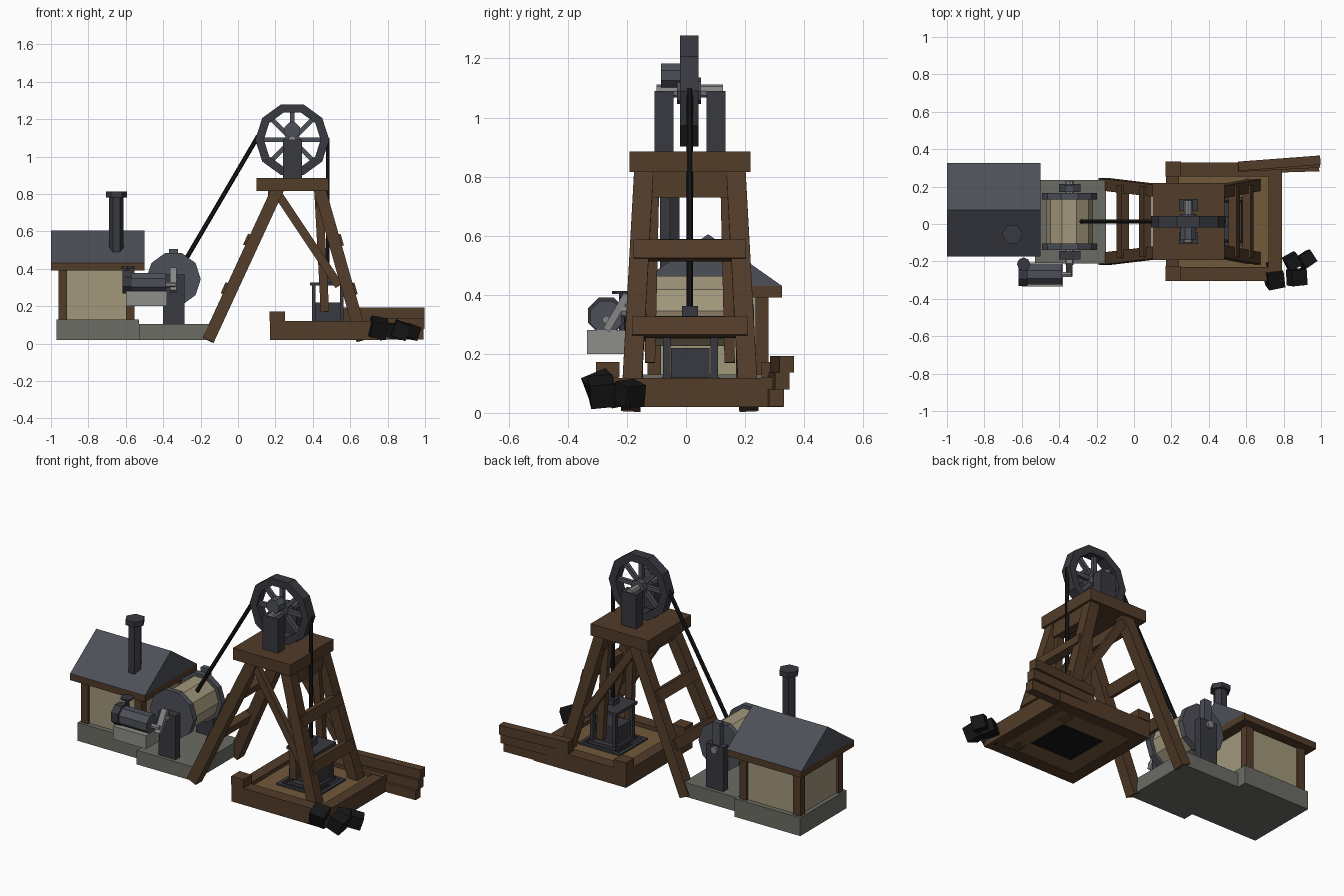
import bpy, bmesh, math
from mathutils import Vector, Matrix, Euler

if "Cube" in bpy.data.objects:
    bpy.data.objects.remove(bpy.data.objects["Cube"])

def mat(name, r, g, b):
    m = bpy.data.materials.new(name)
    m.diffuse_color = (r, g, b, 1)
    m.use_nodes = True
    m.node_tree.nodes["Principled BSDF"].inputs["Base Color"].default_value = m.diffuse_color
    return m

WOOD = mat("dark_wood", .085, .045, .022)
PLANK = mat("plank", .17, .1, .042)
PLASTER = mat("plaster", .36, .31, .2)
IRON = mat("iron", .04, .041, .05)
SLATE = mat("slate", .075, .08, .1)
STONE = mat("stone", .15, .15, .13)
PALE = mat("pale_stone", .27, .27, .25)
STEEL = mat("steel", .24, .24, .24)
COAL = mat("coal", .008, .008, .009)
CY = 0.013   # centre line of the machinery in y

def finish(name, bm, m):
    bmesh.ops.recalc_face_normals(bm, faces=bm.faces)
    me = bpy.data.meshes.new(name)
    bm.to_mesh(me)
    bm.free()
    me.materials.append(m)
    ob = bpy.data.objects.new(name, me)
    bpy.context.collection.objects.link(ob)
    return ob

def box(name, x, y, z, m, rot=(0, 0, 0)):
    """Box from (min, max) pairs, rotated about its centre."""
    c = Vector([(a[0] + a[1]) / 2 for a in (x, y, z)])
    s = [a[1] - a[0] for a in (x, y, z)]
    bm = bmesh.new()
    bmesh.ops.create_cube(bm, size=1, matrix=Matrix.Translation(c)
                          @ Euler(rot).to_matrix().to_4x4() @ Matrix.Diagonal((*s, 1)))
    return finish(name, bm, m)

def frame(p, q, side=(0, 1, 0)):
    """Matrix at the midpoint of p-q, local z along it, local y near side."""
    p, q = Vector(p), Vector(q)
    z = (q - p).normalized()
    x = Vector(side).cross(z).normalized()
    r = Matrix((x, z.cross(x), z)).transposed().to_4x4()
    return Matrix.Translation((p + q) / 2) @ r, (q - p).length

def beam(name, p, q, w, d, m):
    M, L = frame(p, q)
    bm = bmesh.new()
    bmesh.ops.create_cube(bm, size=1, matrix=M @ Matrix.Diagonal((w, d, L, 1)))
    return finish(name, bm, m)

def rod(name, p, q, r, n, m, turn=0, side=(0, 0, 1)):
    M, L = frame(p, q, side)
    bm = bmesh.new()
    bmesh.ops.create_cone(bm, cap_ends=True, segments=n, radius1=r, radius2=r, depth=L,
                          matrix=M @ Matrix.Rotation(turn, 4, 'Z'))
    return finish(name, bm, m)

# Engine house
box("house_foundation", (-.97, -.53), (-.145, .295), (.02, .13), STONE)
box("house_walls", (-.945, -.565), (-.115, .265), (.13, .39), PLASTER)
for x in (-.96, -.6):
    for y in (-.13, .235):
        box("house_corner_post", (x, x + .047), (y, y + .045), (.13, .39), WOOD)
box("house_eaves", (-1, -.5), (-.175, .325), (.39, .43), WOOD)
bm = bmesh.new()
tri = [bm.verts.new((-1, y, z)) for y, z in ((-.175, .43), (.325, .43), (.075, .605))]
ext = bmesh.ops.extrude_face_region(bm, geom=[bm.faces.new(tri)])
bmesh.ops.translate(bm, vec=(.5, 0, 0), verts=[v for v in ext["geom"] if isinstance(v, bmesh.types.BMVert)])
bm.faces.new(tri) if not bm.faces.get(tri) else None
finish("house_roof", bm, SLATE)
rod("chimney", (-.65, -.055, .47), (-.65, -.055, .785), .039, 6, IRON, math.pi / 2, (0, 1, 0))
rod("chimney_cap", (-.65, -.055, .782), (-.65, -.055, .812), .057, 6, IRON, math.pi / 2, (0, 1, 0))

# Winding drum
box("winder_slab", (-.53, -.15), (-.21, .236), (.02, .105), STONE)
DX, DZ = -.345, .345
rod("drum_barrel", (DX, -.11, DZ), (DX, .135, DZ), .125, 10, PLASTER, math.pi / 10)
for y in (-.14, .13):
    rod("drum_flange", (DX, y, DZ), (DX, y + .035, DZ), .146, 10, SLATE, math.pi / 10)
for y in (-.19, .17):
    box("drum_bearing_post", (-.4, -.285), (y, y + .045), (.105, .37), IRON)
box("brake_post", (-.37, -.32), (.17, .205), (.37, .505), SLATE)
rod("drum_axle", (DX, -.22, DZ), (DX, .23, DZ), .022, 8, STEEL)

# Steam cylinder and crank
box("cylinder_bed", (-.6, -.38), (-.335, -.205), (.2, .28), PALE)
rod("steam_cylinder", (-.595, -.27, .325), (-.385, -.27, .325), .058, 8, SLATE, math.pi / 8)
rod("cylinder_cover", (-.617, -.27, .33), (-.57, -.27, .33), .066, 8, IRON, math.pi / 8)
rod("piston_rod", (-.39, -.27, .315), (-.335, -.27, .315), .014, 6, STEEL)
beam("crank_arm", (-.345, -.27, .28), (-.345, -.2, .4), .035, .025, STEEL)
rod("valve_stem", (-.59, -.215, .28), (-.59, -.215, .405), .012, 6, IRON, 0, (0, 1, 0))
rod("valve_wheel", (-.59, -.215, .402), (-.59, -.215, .412), .036, 8, IRON, 0, (0, 1, 0))

# Headframe
box("headframe_deck", (.1, .485), (-.192, .218), (.815, .885), WOOD)
for s in (-1, 1):
    beam("back_leg", (-.16, CY + s * .2, .018), (.215, CY + s * .155, .83), .065, .065, WOOD)
    beam("front_leg", (.665, CY + s * .2, .018), (.435, CY + s * .155, .83), .065, .065, WOOD)
    beam("diagonal_brace", (.2, CY + s * .155, .82), (.54, CY + s * .175, .31), .045, .035, WOOD)
    beam("guide_post", (.43, CY + s * .12, .82), (.465, CY + s * .135, .17), .045, .035, WOOD)
    # Wheel bearings
    box("wheel_bearing", (.24, .342), (CY + s * .088 - .032, CY + s * .088 + .032), (.88, 1.09), IRON)
for z, w in ((.55, .19), (.29, .195)):
    for name, x, t in (("front_rung", .445 + (.83 - z) * .283 + .012, -.276),
                       ("back_rung", .215 - (.83 - z) * .462 - .025, .43)):
        box(name, (x - .022, x + .022), (CY - w, CY + w), (z - .032, z + .032), WOOD, (0, t, 0))
box("front_top_beam", (.42, .47), (CY - .17, CY + .17), (.73, .815), WOOD)
box("back_top_beam", (.16, .21), (CY - .15, CY + .15), (.75, .815), WOOD)

# Sheave wheel: ten-sided rim, eight spokes
WX, WZ = .29, 1.09
bm = bmesh.new()
rings = [[bm.verts.new((WX + r * math.cos(i * math.pi / 5), y, WZ + r * math.sin(i * math.pi / 5)))
          for i in range(10)] for r, y in ((.198, -.02), (.198, .042), (.152, .042), (.152, -.02))]
for a in range(4):
    A, B = rings[a], rings[(a + 1) % 4]
    for i in range(10):
        j = (i + 1) % 10
        bm.faces.new((A[i], A[j], B[j], B[i]))
finish("wheel_rim", bm, IRON)
for k in range(8):
    a = k * math.pi / 4
    beam("wheel_spoke", (WX, .011, WZ), (WX + .16 * math.cos(a), .011, WZ + .16 * math.sin(a)), .024, .022, SLATE)
rod("wheel_hub", (WX, -.03, WZ), (WX, .05, WZ), .045, 8, SLATE)
rod("wheel_axle", (WX, -.1, WZ), (WX, .125, WZ), .022, 8, STEEL)
rod("wheel_grease_cup", (WX, -.085, 1.142), (WX, -.02, 1.142), .044, 8, SLATE, math.pi / 8)

# Ropes
rod("drum_rope", (-.285, CY, .44), (.108, CY, 1.11), .012, 6, COAL)
rod("cage_rope", (.48, CY, .35), (.48, CY, 1.1), .011, 6, COAL, 0, (0, 1, 0))

# Shaft collar
for y in (-.305, .255):
    box("collar_side_beam", (.17, .79), (y, y + .075), (.02, .12), WOOD)
    box("collar_corner_block", (.168, .25), (y, y + .08), (.12, .172), WOOD)
for x in (.17, .72):
    box("collar_end_beam", (x, x + .07), (-.23, .255), (.02, .118), WOOD)
for i, y in enumerate((-.23, .145)):
    box("floor_planks", (.24, .72), (y, y + .11), (.022, .095), PLANK)
for x0, x1 in ((.24, .34), (.62, .72)):
    box("floor_planks_end", (x0, x1), (-.12, .145), (.022, .095), PLANK)
box("shaft_pit", (.34, .62), (-.12, .145), (.02, .05), COAL)
for x in (.34, .6):
    box("shaft_rim_end", (x, x + .02), (-.12, .145), (.05, .105), IRON)
for y in (-.12, .125):
    box("shaft_rim_side", (.34, .62), (y, y + .02), (.05, .105), IRON)

# Cage
box("cage_floor", (.39, .57), (-.085, .115), (.1, .12), IRON)
box("cage_roof", (.385, .575), (-.085, .115), (.31, .328), IRON)
for x in (.395, .545):
    for y in (-.078, .083):
        box("cage_post", (x, x + .02), (y, y + .025), (.11, .315), IRON)
box("cage_tub", (.405, .555), (-.05, .08), (.12, .22), IRON)
box("cage_hook", (.455, .505), (CY - .027, CY + .027), (.325, .362), IRON)

# Stacked timber
for i, (a, y, x) in enumerate(((.03, .3, .77), (.05, .315, .775), (.075, .325, .777))):
    box("stacked_timber", (x - .22, x + .22), (y - .025, y + .025), (.022 + i * .057, .079 + i * .057), WOOD, (0, 0, a))

# Coal lumps
for x, y, z, s, r in ((.75, -.29, .085, .09, (.4, .2, .2)), (.87, -.285, .072, .085, (.1, .4, .1)),
                      (.845, -.2, .065, .075, (.2, .1, .5)), (.92, -.19, .065, .075, (.1, .3, .6)),
                      (.74, -.23, .065, .07, (.2, .3, .3))):
    h = s / 2
    box("coal_lump", (x - h, x + h), (y - h, y + h), (z - h, z + h), COAL, r)
